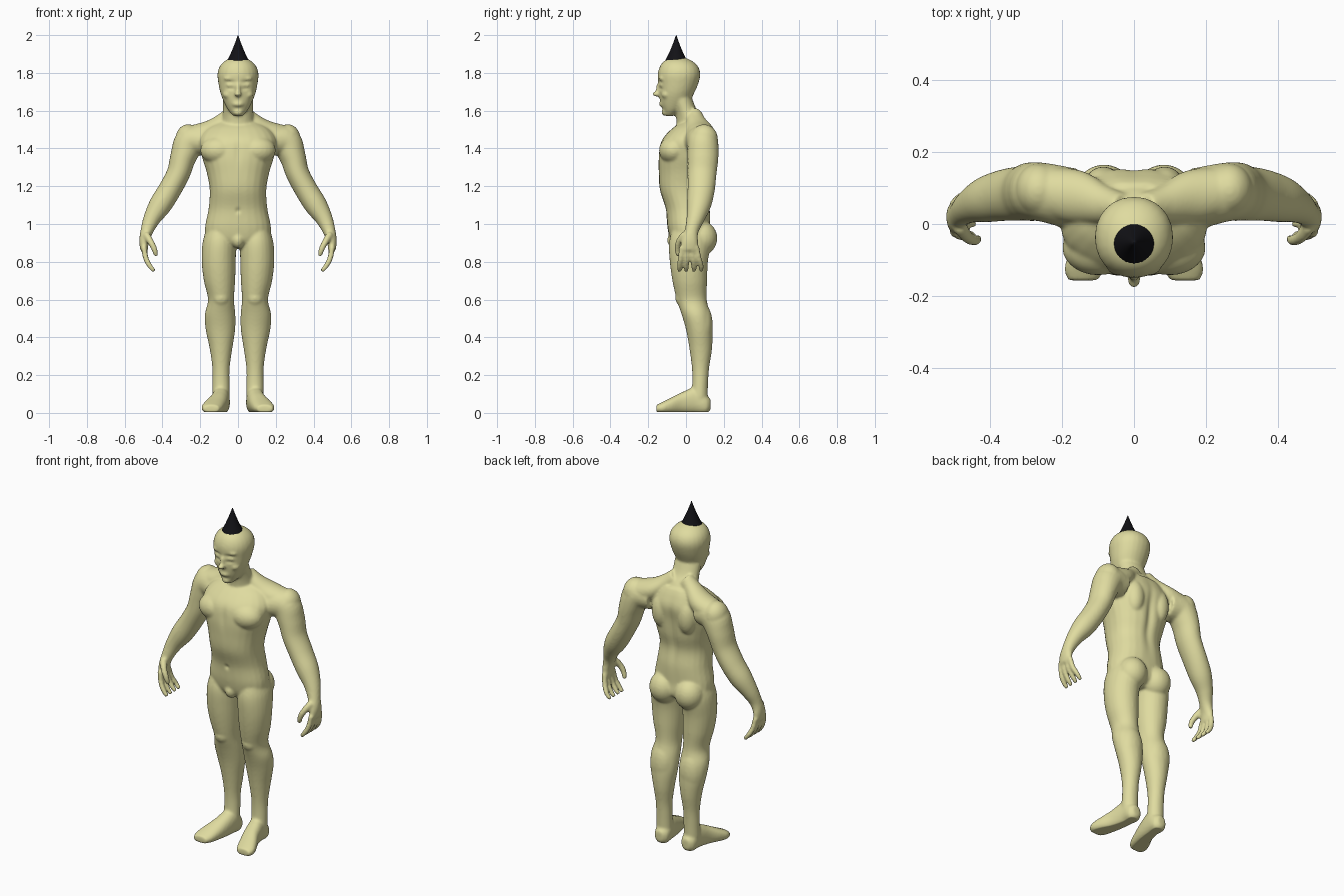
import bpy, bmesh, math
from mathutils import Vector, Matrix


def material(name, rgb):
    m = bpy.data.materials.new(name)
    m.diffuse_color = (*rgb, 1)
    return m


skin = material("olive skin", (0.74, 0.71, 0.35))
black = material("black hair", (0.006, 0.006, 0.008))
bm = bmesh.new()
X, Y, Z = Vector((1, 0, 0)), Vector((0, 1, 0)), Vector((0, 0, 1))


def spline(pts, steps=5):
    """Catmull-Rom through rows of (x, y, z, radius a, radius b)."""
    p = [Vector(q) for q in pts]
    p = [p[0] * 2 - p[1]] + p + [p[-1] * 2 - p[-2]]
    out = []
    for i in range(1, len(p) - 2):
        a, b, c, d = p[i - 1:i + 3]
        for k in range(steps):
            t = k / steps
            out.append((b * 2 + (c - a) * t + (a * 2 - b * 5 + c * 4 - d) * t * t
                        + (b * 3 - a - c * 3 + d) * t ** 3) * 0.5)
    return out + [p[-2]]


def loft(pts, ref, axis=None, side=1, power=2.0, n=24):
    """Tube of superellipse rings; radius a lies along ref, b across it."""
    rows = spline(pts)
    rings = []
    for i, r in enumerate(rows):
        c = Vector(r[:3])
        t = axis or (Vector(rows[min(i + 1, len(rows) - 1)][:3])
                     - Vector(rows[max(i - 1, 0)][:3])).normalized()
        u = (ref - t * ref.dot(t)).normalized()
        v = t.cross(u)
        ring = []
        for k in range(n):
            co, si = math.cos(math.tau * k / n), math.sin(math.tau * k / n)
            q = c + u * r[3] * math.copysign(abs(co) ** (2 / power), co) \
                  + v * r[4] * math.copysign(abs(si) ** (2 / power), si)
            ring.append(bm.verts.new((q.x * side, q.y, q.z)))
        rings.append(ring)
    for a, b in zip(rings, rings[1:]):
        for k in range(n):
            bm.faces.new((a[k], a[(k + 1) % n], b[(k + 1) % n], b[k]))
    bm.faces.new(rings[0])
    bm.faces.new(rings[-1])


def blob(c, r):
    bmesh.ops.create_uvsphere(bm, u_segments=24, v_segments=14, radius=1,
                              matrix=Matrix.Translation(c) @ Matrix.Diagonal((*r, 1)))


# Torso
loft([(0, .02, .87, .09, .06), (0, .025, .91, .165, .105), (0, .015, .98, .175, .113),
      (0, .01, 1.08, .156, .118), (0, -.01, 1.18, .15, .128), (0, -.004, 1.27, .165, .141),
      (0, .0, 1.36, .192, .146), (0, .012, 1.44, .205, .143), (0, .028, 1.50, .17, .108),
      (0, .045, 1.54, .11, .07)], X, Z, power=2.25)
# Neck
loft([(0, .04, 1.46, .09, .09), (0, .028, 1.54, .086, .078), (0, 0, 1.60, .08, .06),
      (0, -.03, 1.67, .08, .06)], X, Z)
# Head
loft([(0, -.088, 1.572, .025, .02), (0, -.075, 1.60, .05, .045), (0, -.06, 1.64, .072, .075),
      (0, -.05, 1.69, .092, .092), (0, -.041, 1.74, .103, .105), (0, -.037, 1.79, .109, .113),
      (0, -.037, 1.83, .099, .103), (0, -.041, 1.86, .074, .078),
      (0, -.045, 1.882, .035, .037)], X, Z, power=2.1)
# Nose, lips, chin, groin
blob((0, -.143, 1.71), (.014, .018, .04))
blob((0, -.155, 1.688), (.019, .023, .014))
blob((0, -.130, 1.635), (.030, .013, .014))
blob((0, -.108, 1.592), (.028, .022, .020))
blob((0, -.055, .915), (.035, .045, .045))

for s in (1, -1):
    # Trapezius web and shoulder
    loft([(.03, .045, 1.575, .04, .05), (.09, .055, 1.535, .055, .045),
          (.16, .075, 1.485, .075, .06), (.25, .09, 1.455, .07, .065)], Y, side=s)
    # Arm down to the palm
    loft([(.17, .07, 1.44, .085, .075), (.25, .088, 1.435, .082, .084),
          (.288, .09, 1.36, .082, .07), (.315, .085, 1.27, .077, .062),
          (.362, .08, 1.18, .072, .061), (.412, .068, 1.10, .064, .060),
          (.455, .05, 1.03, .048, .046), (.482, .03, .965, .037, .034),
          (.497, .02, .91, .044, .026), (.497, .018, .86, .050, .020)], Y, side=s)
    blob((s * .265, .095, 1.45), (.066, .074, .078))
    # Fingers
    for base, tip in ((-.022, -.035), (.004, .002), (.031, .042), (.055, .08)):
        mid = (base + tip) / 2
        loft([(.499, base, .88, .015, .015), (.488, mid, .82, .015, .015),
              (.468, tip, .78, .014, .014), (.443, tip, .75, .011, .011)], Y, side=s, n=12)
    # Thumb
    loft([(.487, -.005, .945, .022, .02), (.465, -.035, .91, .018, .018),
          (.444, -.045, .87, .016, .016), (.433, -.04, .83, .012, .012)], Y, side=s, n=12)
    # Leg
    loft([(.1, .02, .98, .065, .09), (.1, .02, .9, .088, .11), (.102, .015, .8, .09, .101),
          (.098, .02, .7, .083, .092), (.09, .03, .6, .069, .08), (.095, .053, .52, .081, .076),
          (.093, .07, .44, .078, .07), (.09, .078, .34, .06, .06), (.09, .077, .24, .046, .046),
          (.09, .075, .16, .045, .042), (.09, .07, .08, .046, .045)], X, Z, side=s)
    # Foot
    loft([(.088, .13, .045, .022, .03), (.088, .105, .045, .043, .05), (.09, .05, .065, .046, .07),
          (.103, -.02, .052, .049, .058), (.124, -.08, .037, .056, .043),
          (.138, -.125, .027, .056, .031), (.142, -.157, .022, .042, .02)], X, Y, side=s, power=2.3)
    # Muscle masses: buttock, knee, calf, chest, shoulder blade
    blob((s * .083, .083, .925), (.083, .083, .09))
    blob((s * .09, -.012, .61), (.048, .045, .05))
    blob((s * .095, .088, .46), (.070, .054, .12))
    blob((s * .10, -.065, 1.39), (.10, .078, .075))
    blob((s * .085, .105, 1.39), (.055, .055, .10))
    # Brow, eyelid, cheek
    blob((s * .040, -.124, 1.770), (.035, .020, .014))
    blob((s * .040, -.124, 1.735), (.022, .015, .011))
    blob((s * .050, -.105, 1.685), (.030, .025, .022))

bmesh.ops.recalc_face_normals(bm, faces=bm.faces)
rough = bpy.data.meshes.new("rough_body")
bm.to_mesh(rough)
bm.free()
body = bpy.data.objects.new("body", rough)
bpy.context.collection.objects.link(body)

# Fuse all masses into one smooth skin
remesh = body.modifiers.new("fuse", 'REMESH')
remesh.mode = 'VOXEL'
remesh.voxel_size = 0.007
soft = body.modifiers.new("soften", 'SMOOTH')
soft.factor, soft.iterations = 0.5, 7
fused = bpy.data.meshes.new_from_object(
    body.evaluated_get(bpy.context.evaluated_depsgraph_get()))
body.modifiers.clear()
body.data = fused

# Soft hollows: (centre, radii, push along y)
hollows = [((0, .15, 1.28), (.022, .08, .17), -.014),    # spine
           ((0, -.14, 1.38), (.018, .05, .07), .006),    # breastbone
           ((0, -.11, 1.07), (.012, .05, .014), .008)]   # navel
for s in (1, -1):
    hollows += [((s * .040, -.14, 1.752), (.022, .03, .009), .007),   # upper eye fold
                ((s * .040, -.14, 1.717), (.024, .03, .009), .006)]   # lower eye fold
for v in fused.vertices:
    for c, r, push in hollows:
        d = sum(((v.co[i] - c[i]) / r[i]) ** 2 for i in range(3))
        if d < 6:
            v.co.y += push * math.exp(-d)
    v.co.z = max(v.co.z, 0.004)
fused.materials.clear()
fused.materials.append(skin)
fused.shade_smooth()

# Hair spike: concave lathe profile
bm = bmesh.new()
profile = [(.060, 1.858), (.057, 1.868), (.050, 1.880), (.040, 1.900), (.029, 1.925),
           (.019, 1.950), (.010, 1.974), (.001, 2.0)]
verts = [bm.verts.new((r, 0, z)) for r, z in profile]
edges = [bm.edges.new(e) for e in zip(verts, verts[1:])]
bmesh.ops.spin(bm, geom=verts + edges, cent=(0, 0, 0), axis=Z, angle=math.tau,
               steps=32, use_merge=True)
bmesh.ops.remove_doubles(bm, verts=bm.verts, dist=1e-5)
bmesh.ops.holes_fill(bm, edges=bm.edges)
bmesh.ops.recalc_face_normals(bm, faces=bm.faces)
mesh = bpy.data.meshes.new("hair_spike")
bm.to_mesh(mesh)
bm.free()
mesh.materials.append(black)
mesh.shade_smooth()
spike = bpy.data.objects.new("hair_spike", mesh)
spike.location = (0, -.052, 0)
bpy.context.collection.objects.link(spike)
